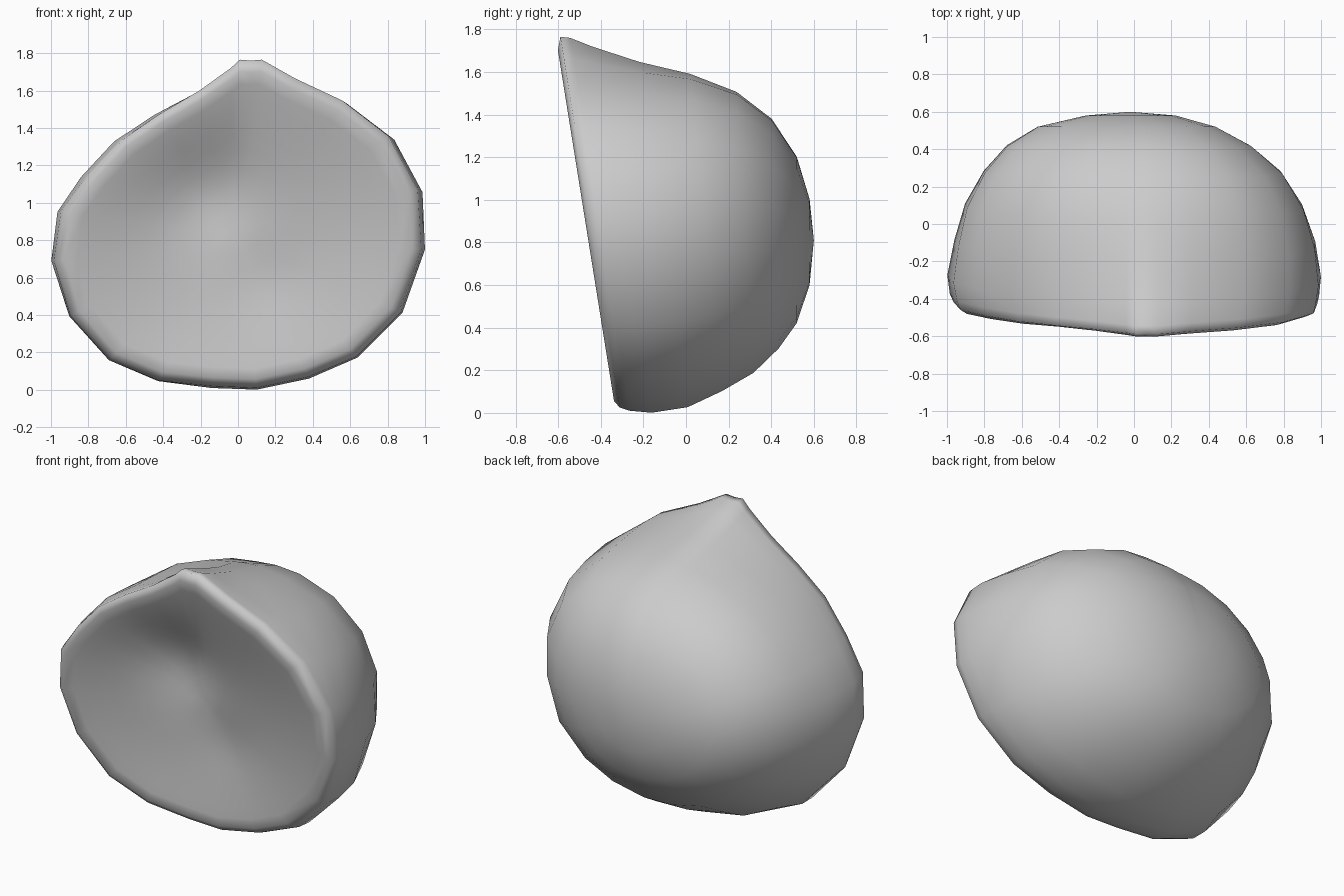
import bpy, bmesh
from math import atan2, cos, sin, exp

if "Cube" in bpy.data.objects:
    bpy.data.objects.remove(bpy.data.objects["Cube"])

MID = 0.8        # height of the body axis
LEAN = -0.16     # forward lean of the cut face
RIM = 0.93       # share of the outline where the rim starts to round over

# Pointed outline of the cut rim (x, z)
OUTLINE = [(0.07, 1.765), (0.01, 1.77), (-0.04, 1.725), (-0.22, 1.6), (-0.43, 1.48),
           (-0.64, 1.34), (-0.82, 1.15), (-0.96, 0.96), (-1, 0.69), (-0.91, 0.39),
           (-0.7, 0.15), (-0.43, 0.04), (-0.14, 0.01), (0.1, 0), (0.38, 0.06),
           (0.64, 0.17), (0.88, 0.41), (1, 0.75), (0.98, 1.07), (0.82, 1.36),
           (0.57, 1.55), (0.31, 1.67), (0.13, 1.77)]

# Shell rings: y at mid height, lean, left, right, bottom, top, roundness
SHELL = [(-0.435, LEAN, 0.965, 0.98, 0.025, 1.765, 0),
         (-0.39, LEAN, 0.985, 0.99, 0.01, 1.76, 0),
         (-0.29, LEAN, 1, 1, 0, 1.715, 0.2),
         (-0.10, -0.14, 0.965, 0.97, 0.025, 1.64, 0.5),
         (0.10, -0.10, 0.91, 0.9, 0.1, 1.58, 0.8),
         (0.28, -0.06, 0.81, 0.785, 0.185, 1.495, 0.95),
         (0.42, -0.03, 0.685, 0.62, 0.3, 1.37, 1),
         (0.52, 0, 0.52, 0.43, 0.42, 1.195, 1),
         (0.58, 0, 0.26, 0.22, 0.6, 1, 1)]


def shell_ring(y, lean, left, right, bottom, top, roundness):
    """Outline stretched to the given extents and blended towards an ellipse."""
    ring = []
    for x, z in OUTLINE:
        u, v = x, (z - MID) / (0.97 if z > MID else MID)
        a = atan2(v, u)
        # the upper shoulder on the +x side is fuller than an ellipse
        full = 1 + 0.1 * sin(2 * a) if u > 0 and v > 0 else 1
        u += (full * cos(a) - u) * roundness
        v += (full * sin(a) - v) * roundness
        h = v * (top - MID if v > 0 else MID - bottom)
        ring.append((u * (right if u > 0 else left), y + lean * h, MID + h))
    return ring


def bump(x, z, cx, cz, size):
    return exp(-((x - cx) ** 2 + (z - cz) ** 2) / size ** 2)


def face_point(x, z, scale):
    """Point on the shallow cut face, with a pit and a small dent."""
    x, z = x * scale, MID + (z - MID) * scale
    slope = 1 - (scale / RIM) ** 2
    hollow = 0.11 * slope ** 1.2
    hollow += 0.085 * bump(x, z, -0.17, 1.08, 0.28)
    hollow += 0.02 * bump(x, z, 0.15, 0.58, 0.2)
    return (x, -0.457 + LEAN * (z - MID) + hollow, z)


# Rings run from the middle of the cut face, over the rim, to the back
rings = [[face_point(x, z, s) for x, z in OUTLINE]
         for s in (0.1, 0.2, 0.3, 0.4, 0.5, 0.6, 0.7, 0.78, 0.86, RIM)]
rings += [shell_ring(*r) for r in SHELL]

bm = bmesh.new()
loops = [[bm.verts.new(p) for p in ring] for ring in rings]
count = len(OUTLINE)
for a, b in zip(loops, loops[1:]):
    for i in range(count):
        j = (i + 1) % count
        bm.faces.new((a[i], a[j], b[j], b[i]))
for loop, tip in ((loops[0], face_point(0, MID, 0.0)), (loops[-1], (-0.02, 0.6, 0.81))):
    pole = bm.verts.new(tip)
    for i in range(count):
        bm.faces.new((loop[i], loop[(i + 1) % count], pole))
bmesh.ops.recalc_face_normals(bm, faces=bm.faces)
for f in bm.faces:
    f.smooth = True

mesh = bpy.data.meshes.new("half_shell")
bm.to_mesh(mesh)
bm.free()
half_shell = bpy.data.objects.new("half_shell", mesh)
bpy.context.collection.objects.link(half_shell)

# Plain grey surface
grey = bpy.data.materials.new("plain_grey")
grey.use_nodes = True
colour = (0.6, 0.6, 0.6, 1)
grey.diffuse_color = colour
grey.node_tree.nodes["Principled BSDF"].inputs["Base Color"].default_value = colour
mesh.materials.append(grey)
